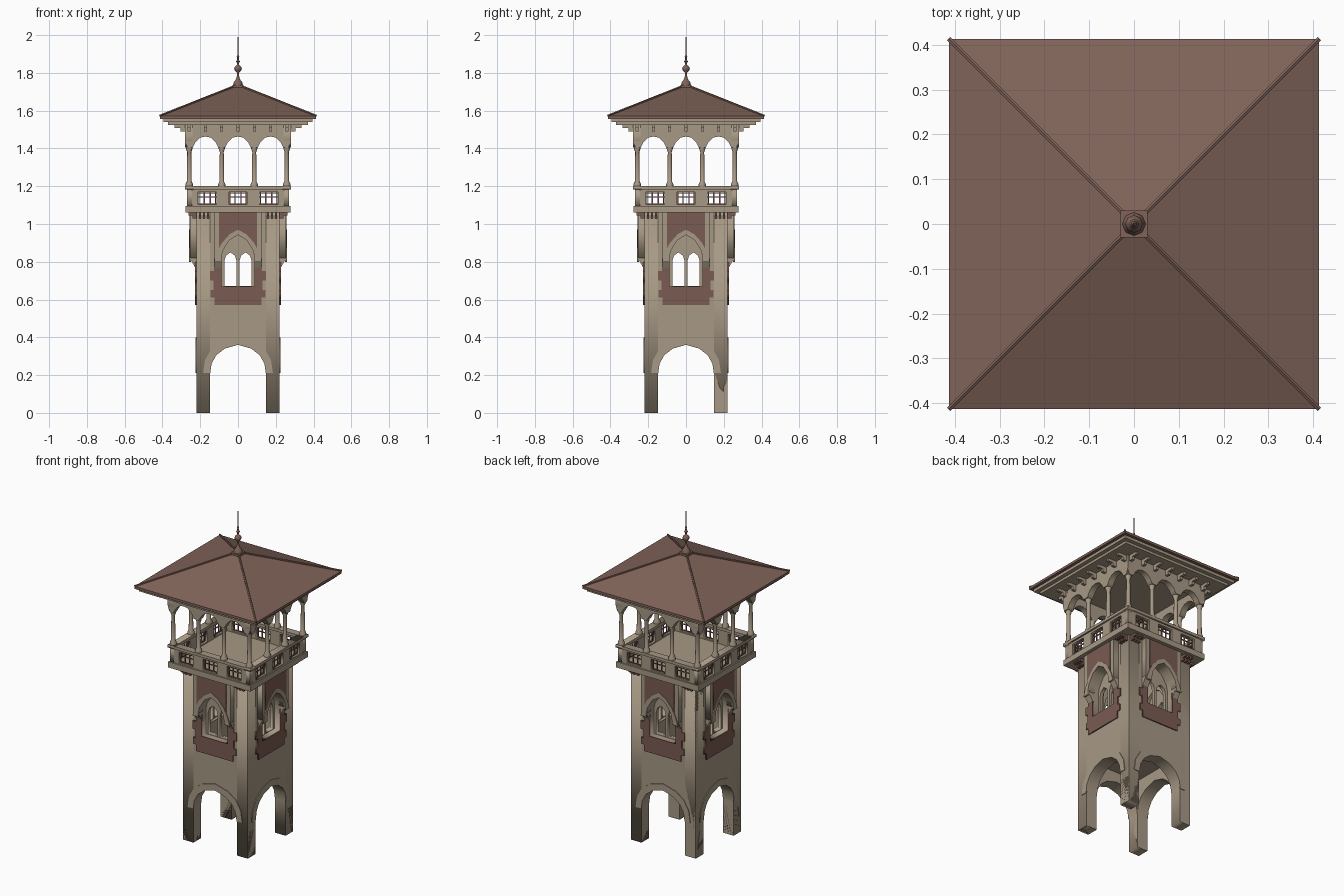
import bpy, bmesh, math
from mathutils import Matrix, Vector

cube = bpy.data.objects.get("Cube")
if cube:
    bpy.data.objects.remove(cube, do_unlink=True)


def material(name, color):
    m = bpy.data.materials.new(name)
    m.use_nodes = True
    m.diffuse_color = (*color, 1)
    m.node_tree.nodes["Principled BSDF"].inputs["Base Color"].default_value = (*color, 1)
    return m


STONE = material("warm stone", (0.39, 0.32, 0.235))
BRICK = material("red brick", (0.195, 0.105, 0.085))
ROOF = material("roof tile", (0.216, 0.125, 0.1))


def finish(name, bm, mat, four=True, smooth=False):
    """Turn a bmesh into an object, repeated on all four sides if wanted."""
    bmesh.ops.remove_doubles(bm, verts=bm.verts, dist=1e-5)
    bmesh.ops.recalc_face_normals(bm, faces=bm.faces)
    if four:
        base = bm.verts[:] + bm.edges[:] + bm.faces[:]
        for k in range(1, 4):
            copy = bmesh.ops.duplicate(bm, geom=base)["geom"]
            verts = [v for v in copy if isinstance(v, bmesh.types.BMVert)]
            bmesh.ops.rotate(bm, verts=verts, cent=(0, 0, 0),
                             matrix=Matrix.Rotation(k * math.pi / 2, 3, 'Z'))
    mesh = bpy.data.meshes.new(name)
    bm.to_mesh(mesh)
    bm.free()
    mesh.materials.append(mat)
    ob = bpy.data.objects.new(name, mesh)
    bpy.context.collection.objects.link(ob)
    if smooth:
        bpy.ops.object.select_all(action='DESELECT')
        ob.select_set(True)
        bpy.context.view_layer.objects.active = ob
        bpy.ops.object.shade_smooth_by_angle(angle=math.radians(50))
    return ob


def plate(name, loops, inner, outer, mat):
    """Flat outline with holes in the x-z plane, between two distances from the axis."""
    curve = bpy.data.curves.new(name, 'CURVE')
    curve.dimensions = '2D'
    curve.fill_mode = 'BOTH'
    curve.extrude = (outer - inner) / 2
    for pts in loops:
        s = curve.splines.new('POLY')
        s.points.add(len(pts) - 1)
        for p, (x, z) in zip(s.points, pts):
            p.co = (x, z, 0, 1)
        s.use_cyclic_u = True
    tmp = bpy.data.objects.new(name + "_outline", curve)
    bpy.context.collection.objects.link(tmp)
    deps = bpy.context.evaluated_depsgraph_get()
    mesh = bpy.data.meshes.new_from_object(tmp.evaluated_get(deps))
    bm = bmesh.new()
    bm.from_mesh(mesh)
    bpy.data.objects.remove(tmp)
    bpy.data.curves.remove(curve)
    bpy.data.meshes.remove(mesh)
    bm.transform(Matrix.Translation((0, -(inner + outer) / 2, 0))
                 @ Matrix.Rotation(math.pi / 2, 4, 'X'))
    return finish(name, bm, mat)


def box(bm, x0, x1, y0, y1, z0, z1):
    m = Matrix.Translation(((x0 + x1) / 2, (y0 + y1) / 2, (z0 + z1) / 2))
    m = m @ Matrix.Diagonal((x1 - x0, y1 - y0, z1 - z0, 1))
    return bmesh.ops.create_cube(bm, size=1, matrix=m)["verts"]


def slab(name, r, z0, z1, mat):
    bm = bmesh.new()
    box(bm, -r, r, -r, r, z0, z1)
    return finish(name, bm, mat, four=False)


def sym(half):
    """Complete an outline given from its right-hand half."""
    return half + [(-x, z) for x, z in reversed(half) if x]


def rect(x0, x1, z0, z1):
    return [(x0, z0), (x1, z0), (x1, z1), (x0, z1)]


def lathe(bm, profile, sides, x=0, y=0):
    for (r0, z0), (r1, z1) in zip(profile, profile[1:]):
        if z1 > z0:
            bmesh.ops.create_cone(bm, segments=sides, radius1=r0, radius2=r1, depth=z1 - z0,
                                  matrix=Matrix.Translation((x, y, (z0 + z1) / 2)))


# Shaft walls with ground arches and window niches
gate = [(.147, .21), (.14, .26), (.115, .305), (.07, .34), (0, .36)]
gate_rim = [(.185, .21), (.175, .28), (.14, .34), (.085, .378), (0, .40)]
niche = [(.088, .82), (.08, .86), (.045, .915), (0, .942)]
niche_rim = [(.127, .80), (.11, .85), (.085, .90), (.045, .945), (0, .97)]
wall = [(-.22, 1.06), (-.22, 0), (-.147, 0)] + sym(gate)[::-1] + [(.147, 0), (.22, 0), (.22, 1.06)]
plate("shaft_wall", [wall, sym([(.088, .67)] + niche)], .147, .22, STONE)
plate("gate_arch_rim", [sym(gate_rim) + sym(gate)[::-1]], .219, .224, STONE)
slab("lower_ceiling", .15, .42, .44, STONE)

# Twin lancet window set back in each niche
lancet = [(.008, .672), (.072, .672), (.072, .805), (.064, .832), (.04, .85), (.016, .832), (.008, .805)]
plate("window_tracery", [rect(-.1, .1, .65, .96), lancet, [(-x, z) for x, z in lancet]],
      .165, .185, STONE)

# Brick surround with stepped quoins
quoins = [(.125, .57), (.125, .61), (.145, .61), (.145, .65), (.13, .65), (.13, .70),
          (.148, .70), (.148, .75), (.127, .75), (.127, .80), (.088, .80), (.088, .67)]
plate("window_surround", [sym(quoins)], .219, .227, BRICK)

# Projecting hood over each window
hood = [(.127, .82), (.127, 1.06), (-.127, 1.06), (-.127, .82)] + sym(niche)[::-1]
plate("window_hood", [hood], .215, .254, STONE)
plate("hood_arch_rim", [sym(niche_rim) + sym([(.088, .80)] + niche)[::-1]], .25, .26, STONE)
plate("hood_panel", [[(.1, 1.06), (-.1, 1.06), (-.1, .872)] + sym(niche_rim[2:])[::-1]
                     + [(.1, .872)]], .25, .257, BRICK)
bm = bmesh.new()
for s in (-1, 1):
    for v in box(bm, s * .1075 - .0195, s * .1075 + .0195, -.256, -.215, .76, .82):
        if v.co.z < .79 and v.co.y < -.23:
            v.co.y = -.221
finish("hood_corbel", bm, STONE)

# Balcony: slab, brackets, parapet, grilles
slab("balcony_floor", .278, 1.06, 1.095, STONE)
bm = bmesh.new()
for s in (-1, 1):
    for i in (-1, 0, 1):
        x = s * .18 + i * .021
        box(bm, x - .006, x + .006, -.262, -.215, 1.045, 1.065)
        box(bm, x - .006, x + .006, -.24, -.215, 1.028, 1.045)
finish("balcony_bracket", bm, BRICK)
bays = (-.163, 0, .163)
plate("parapet", [rect(-.27, .27, 1.09, 1.19)] + [rect(c - .048, c + .048, 1.103, 1.17) for c in bays],
      .243, .27, STONE)
plate("parapet_rail", [rect(-.28, .28, 1.183, 1.2)], .236, .28, STONE)
bm = bmesh.new()
for c in bays:
    for dx in (-.044, -.016, .016, .044):
        box(bm, c + dx - .003, c + dx + .003, -.26, -.254, 1.1, 1.175)
    for z in (1.106, 1.143, 1.164):
        box(bm, c - .05, c + .05, -.259, -.255, z - .003, z + .003)
finish("parapet_grille", bm, BRICK)

# Columns with bases and capitals
bm = bmesh.new()
for x in (-.258, -.086, .086):
    lathe(bm, [(.02, 1.2), (.02, 1.212), (.013, 1.225), (.011, 1.38), (.018, 1.4), (.018, 1.415)],
          10, x, -.258)
finish("column", bm, STONE, smooth=True)

# Arcade beam with cusped arches
foil = [(-.068, 1.405), (-.058, 1.425), (-.05, 1.437), (-.028, 1.457)]
foil += [(0, 1.463)] + [(-x, z) for x, z in reversed(foil)]
beam = [(-.28, 1.525), (-.28, 1.44), (-.268, 1.405)]
for c in (-.172, 0, .172):
    beam += [(c + x, z) for x, z in foil]
beam += [(.268, 1.405), (.28, 1.44), (.28, 1.525)]
plate("arcade", [beam], .242, .28, STONE)

# Eaves
slab("arcade_ceiling", .27, 1.505, 1.53, STONE)
slab("soffit", .37, 1.525, 1.542, STONE)
slab("eave", .395, 1.54, 1.56, STONE)
bm = bmesh.new()
for i in range(-3, 4):
    x = i * .0865
    box(bm, x - .008, x + .008, -.335, -.275, 1.508, 1.527)
    box(bm, x - .008, x + .008, -.305, -.275, 1.49, 1.508)
finish("eave_bracket", bm, STONE)

# Hipped roof with ridges
slab("roof_rim", .413, 1.557, 1.572, ROOF)
bm = bmesh.new()
for v in box(bm, -.413, .413, -.413, .413, 1.572, 1.725):
    if v.co.z > 1.65:
        v.co.x *= .06
        v.co.y *= .06
finish("roof", bm, ROOF, four=False)
bm = bmesh.new()
low, high = Vector((.413, .413, 1.573)), Vector((.025, .025, 1.727))
rot = (high - low).to_track_quat('Z', 'Y').to_matrix().to_4x4()
bmesh.ops.create_cone(bm, cap_ends=True, segments=6, radius1=.006, radius2=.006,
                      depth=(high - low).length,
                      matrix=Matrix.Translation((low + high) / 2) @ rot)
finish("roof_ridge", bm, ROOF)

# Finial
slab("finial_base", .03, 1.715, 1.735, ROOF)
bm = bmesh.new()
lathe(bm, [(.026, 1.735), (.022, 1.752), (.01, 1.766), (.006, 1.785), (.006, 1.802), (.017, 1.812),
           (.02, 1.822), (.017, 1.832), (.006, 1.842), (.005, 1.852), (.011, 1.86), (.005, 1.868),
           (.004, 1.88), (.007, 1.886), (.004, 1.892), (.003, 1.93), (.001, 2.0)], 8)
finish("finial", bm, ROOF, four=False, smooth=True)
